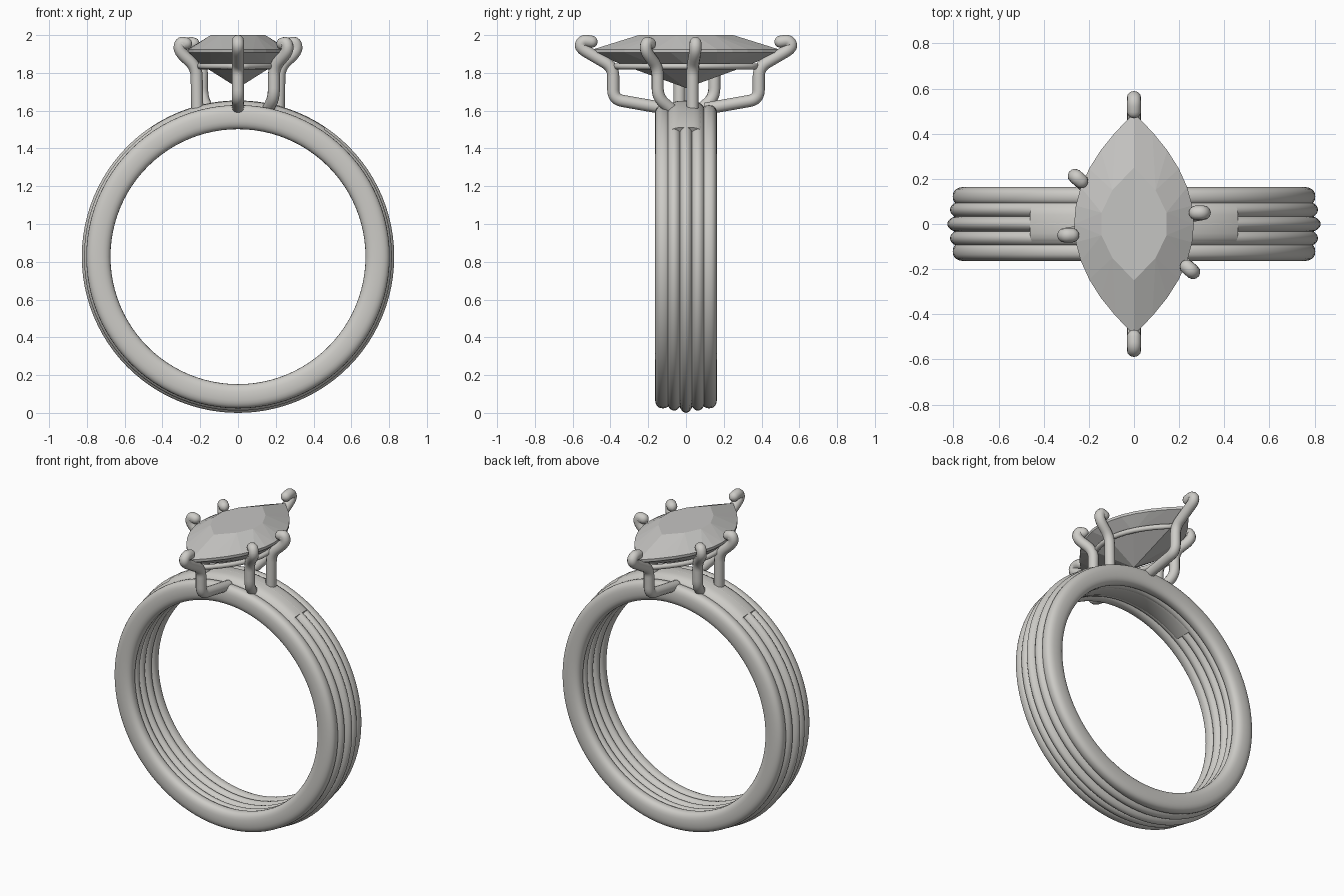
import bpy, bmesh
from math import sin, cos, pi, radians
from mathutils import Vector

cube = bpy.data.objects.get("Cube")
if cube:
    bpy.data.objects.remove(cube)


def material(name, rgb):
    m = bpy.data.materials.new(name)
    m.use_nodes = True
    m.diffuse_color = (*rgb, 1)
    m.node_tree.nodes["Principled BSDF"].inputs["Base Color"].default_value = (*rgb, 1)
    return m


METAL = material("pale warm metal", (0.61, 0.60, 0.57))
GEM = material("grey stone", (0.56, 0.555, 0.54))
CENTRE_Z = 0.827


def finish(bm, name, mat, smooth):
    bmesh.ops.recalc_face_normals(bm, faces=bm.faces)
    for f in bm.faces:
        f.smooth = smooth
    me = bpy.data.meshes.new(name)
    bm.to_mesh(me)
    bm.free()
    me.materials.append(mat)
    ob = bpy.data.objects.new(name, me)
    bpy.context.collection.objects.link(ob)
    return ob


def hoop(name, y, half_width, r_in, r_out, power=2.0, half_arc=None):
    """Sweep a rounded section about the band axis, fully or as an arc at the top."""
    bm = bmesh.new()
    sides, steps = 24, 96 if half_arc is None else 40
    mid, half = (r_in + r_out) / 2, (r_out - r_in) / 2
    rows = []
    count = steps if half_arc is None else steps + 1
    for i in range(count):
        a = 2 * pi * i / steps if half_arc is None else half_arc * (2 * i / steps - 1)
        row = []
        for j in range(sides):
            t = 2 * pi * j / sides
            c, s = cos(t), sin(t)
            u = abs(c) ** (2 / power) * (1 if c > 0 else -1)
            v = abs(s) ** (2 / power) * (1 if s > 0 else -1)
            r = mid + half * v
            row.append(bm.verts.new((r * sin(a), y + half_width * u, CENTRE_Z + r * cos(a))))
        rows.append(row)
    for i in range(steps):
        p, q = rows[i], rows[(i + 1) % count]
        for j in range(sides):
            k = (j + 1) % sides
            bm.faces.new((p[j], p[k], q[k], q[j]))
    if half_arc is not None:
        bm.faces.new(rows[0])
        bm.faces.new(rows[-1])
    return finish(bm, name, METAL, True)


# Band: two deep outer hoops, three ridges and a plain bridge at the top
for side, label in ((1, "back"), (-1, "front")):
    hoop(label + "_outer_hoop", side * 0.122, 0.043, 0.675, 0.803, 2.5)
    hoop(label + "_ridge", side * 0.063, 0.042, 0.68, 0.815)
hoop("centre_ridge", 0, 0.04, 0.682, 0.827)
bridge = hoop("top_bridge", 0, 0.095, 0.676, 0.826, 3.2, radians(34))
bpy.context.view_layer.objects.active = bridge
bridge.select_set(True)
bpy.ops.object.shade_smooth_by_angle(angle=radians(45))


def lens(half_x, half_y, z, n):
    """Closed pointed-oval outline with n segments on each side."""
    pts = []
    for side in (1, -1):
        for i in range(n):
            t = side * (1 - 2 * i / n)
            pts.append(Vector((side * half_x * (1 - t * t), half_y * t, z)))
    return pts


# Stone: flat table, crown, thin girdle and pointed pavilion
bm = bmesh.new()
outline = (lens(0.15, 0.25, 2.0, 5) + lens(0.265, 0.49, 1.925, 12)
           + lens(0.265, 0.49, 1.908, 12) + lens(0.19, 0.33, 1.84, 4))
for p in outline + [Vector((0, 0, 1.72))]:
    bm.verts.new(p)
bmesh.ops.convex_hull(bm, input=bm.verts)
bmesh.ops.dissolve_limit(bm, angle_limit=radians(1), verts=bm.verts, edges=bm.edges)
finish(bm, "marquise_stone", GEM, False)


def wire(name, points, radius, closed=False, tip=False):
    cu = bpy.data.curves.new(name, "CURVE")
    cu.dimensions = "3D"
    cu.bevel_depth = radius
    cu.bevel_resolution = 4
    cu.use_fill_caps = True
    path = [(p, 1.0) for p in points]
    if tip:  # rounded end
        d = (points[-1] - points[-2]).normalized()
        for i in range(1, 5):
            a = i * pi / 8
            path.append((points[-1] + d * radius * sin(a), max(cos(a), 0.02)))
    sp = cu.splines.new("POLY")
    sp.points.add(len(path) - 1)
    for q, (p, r) in zip(sp.points, path):
        q.co = (*p, 1)
        q.radius = r
    sp.use_cyclic_u = closed
    sp.use_smooth = True
    cu.materials.append(METAL)
    ob = bpy.data.objects.new(name, cu)
    bpy.context.collection.objects.link(ob)


def rounded(points, bend):
    """Round every inner corner of a path."""
    pts = [Vector(p) for p in points]
    out = [pts[0]]
    for a, b, c in zip(pts, pts[1:], pts[2:]):
        p = b + (a - b).normalized() * min(bend, (a - b).length * 0.48)
        q = b + (c - b).normalized() * min(bend, (c - b).length * 0.48)
        for i in range(7):
            t = i / 6
            out.append(p * (1 - t) ** 2 + b * 2 * t * (1 - t) + q * t * t)
    return out + [pts[-1]]


# Gallery rail under the stone
wire("gallery_rail", lens(0.205, 0.385, 1.835, 16), 0.016, closed=True)

# Claws, each repeated by a half turn about the vertical axis
claws = {
    "end_claw": [(0, -0.1, 1.61), (0, -0.385, 1.66), (0, -0.385, 1.83),
                 (0, -0.565, 1.935), (0, -0.545, 1.972), (0, -0.5, 1.965)],
    "middle_claw": [(0.215, 0.035, 1.59), (0.22, 0.035, 1.83),
                    (0.312, 0.05, 1.915), (0.305, 0.05, 1.962), (0.275, 0.05, 1.955)],
    "corner_claw": [(0.16, -0.08, 1.61), (0.19, -0.15, 1.67), (0.19, -0.15, 1.83),
                    (0.265, -0.215, 1.915), (0.258, -0.21, 1.962), (0.235, -0.19, 1.955)],
}
for name, pts in claws.items():
    for turn in (1, -1):
        path = [(x * turn, y * turn, z) for x, y, z in pts]
        wire(name + ("_first" if turn > 0 else "_opposite"), rounded(path, 0.05), 0.032, tip=True)
